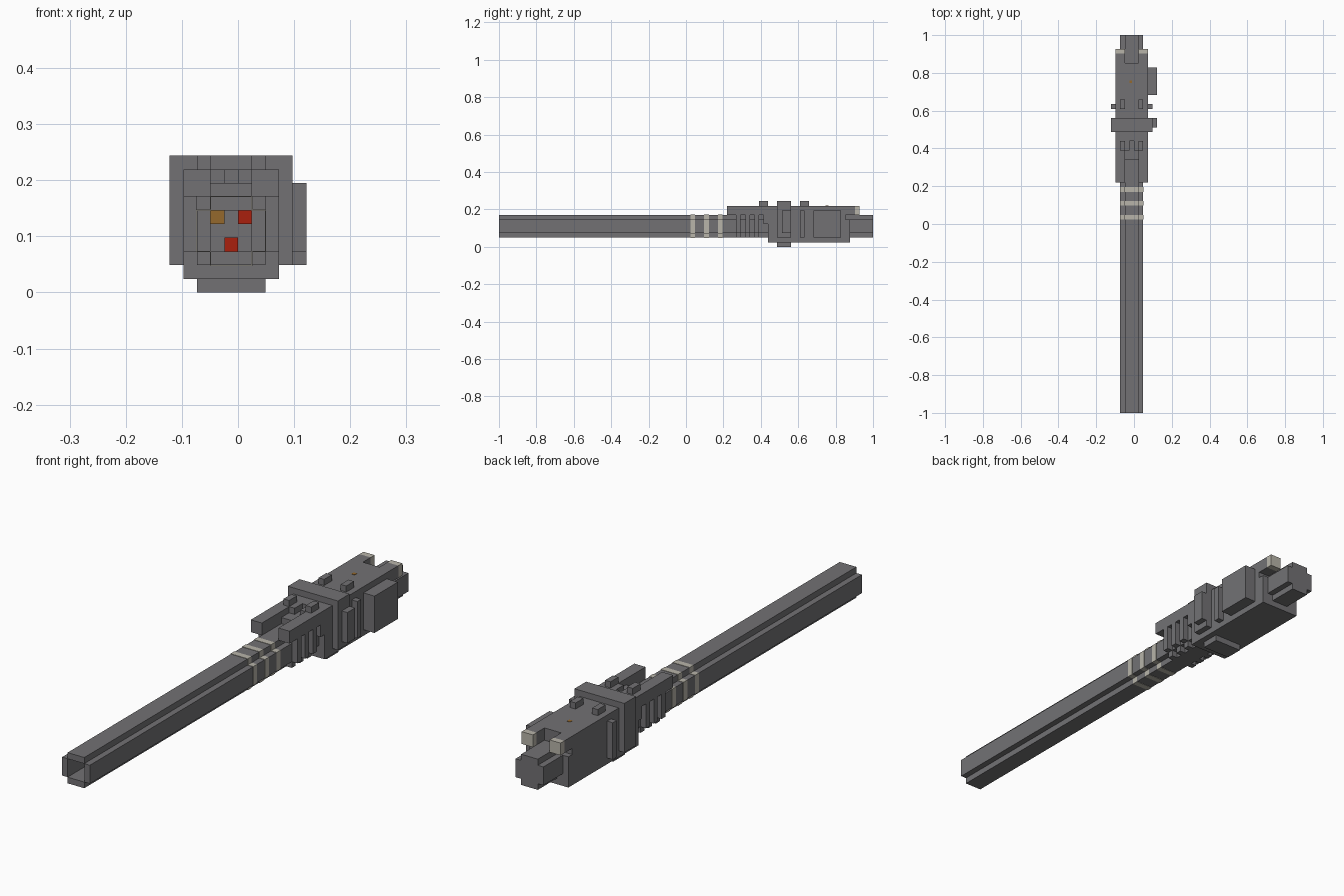
import bpy
import bmesh

default = bpy.data.objects.get("Cube")
if default:
    bpy.data.objects.remove(default, do_unlink=True)

U = 1 / 41  # one block; coordinates below are counted in blocks


def material(name, color):
    m = bpy.data.materials.new(name)
    m.use_nodes = True
    m.diffuse_color = (*color, 1)
    m.node_tree.nodes["Principled BSDF"].inputs["Base Color"].default_value = (*color, 1)
    return m


GREY = material("gunmetal grey", (0.17, 0.167, 0.175))
PALE = material("pale stone", (0.48, 0.46, 0.40))
RED = material("red", (0.40, 0.014, 0.004))
ORANGE = material("amber", (0.30, 0.14, 0.025))


def blocks(name, boxes, mat=GREY):
    """One object from boxes, each given as x, y and z ranges."""
    bm = bmesh.new()
    for xr, yr, zr in boxes:
        verts = bmesh.ops.create_cube(bm, size=1)["verts"]
        for v in verts:
            x, y, z = (r[0] if c < 0 else r[1] for c, r in zip(v.co, (xr, yr, zr)))
            v.co = ((x - 5) * U, (y - 41) * U, z * U)
    mesh = bpy.data.meshes.new(name)
    bm.to_mesh(mesh)
    bm.free()
    mesh.materials.append(mat)
    obj = bpy.data.objects.new(name, mesh)
    bpy.context.collection.objects.link(obj)
    return obj


def tube(name, y, g=0, mat=GREY):
    """Hollow tube with notched corners, grown outward by g."""
    blocks(name, [
        ((3 - g, 6 + g), y, (6, 7 + g)),
        ((3 - g, 6 + g), y, (2 - g, 3)),
        ((2 - g, 3), y, (3 - g, 6 + g)),
        ((6, 7 + g), y, (3 - g, 6 + g)),
    ], mat)


def mirrored(xr):
    """An x range and its reflection across the barrel axis."""
    return [xr, (9 - xr[1], 9 - xr[0])]


def pair(name, xr, y, z, mat=GREY):
    blocks(name, [(x, y, z) for x in mirrored(xr)], mat)


# Barrel with pale bands
tube("barrel", (0, 59))
for n, y in enumerate((42, 45, 48)):
    tube(f"barrel_band_{n + 1}", (y, y + 1), 0.06, PALE)

# Coloured cells deep in the bore
blocks("bore_red_cells", [((5, 6), (58, 59), (5, 6)), ((4, 5), (58, 59), (3, 4))], RED)
blocks("bore_amber_cell", [((3, 4), (58, 59), (5, 6))], ORANGE)

# Receiver body
blocks("receiver", [((1, 8), (59, 76), (1, 9)), ((1, 8), (76, 77), (1, 6))])

# Top rails in front and behind
pair("front_rail", (1, 3), (50, 59), (7, 9))
pair("rear_rail", (1, 3), (76, 78), (7, 9))
pair("rear_rail_tip", (1, 3), (78, 79), (7, 9), PALE)

# Stepped filler between the front rails
blocks("rail_filler", [((3, 6), (55, 59), (7, 8)),
                       ((3, 4), (57, 59), (8, 9)),
                       ((5, 6), (57, 59), (8, 9))])

# Cooling fins along the barrel sides
for n, y in enumerate((52, 54, 56)):
    pair(f"cooling_fin_{n + 1}", (1, 2), (y, y + 1), (3, 7))
    pair(f"cooling_fin_foot_{n + 1}", (2, 3), (y, y + 1), (2, 3))
pair("short_fin", (1, 2), (58, 59), (5, 7))

# Collar around the receiver
blocks("collar", [((0, 9), (61, 64), (2, 10)), ((2, 7), (61, 64), (0, 2))])
blocks("collar_side_plate", [((9, 10), (62, 64), (3, 8))])

# Raised studs and side ribs
pair("front_stud", (2, 3), (57, 59), (9, 10))
pair("rear_stud", (2, 3), (66, 68), (9, 10))
pair("side_rib", (0, 1), (66, 67), (2, 8))

# Side box and rear plug
blocks("side_box", [((8, 10), (69, 75), (2, 8))])
blocks("rear_plug", [((3, 6), (76, 82), (2, 7)), ((2, 3), (76, 82), (3, 6)),
                     ((6, 7), (76, 82), (3, 6))])

# Small indicator on the top
blocks("top_indicator", [((4, 4.6), (71.6, 72.2), (8.9, 9.05))], ORANGE)
